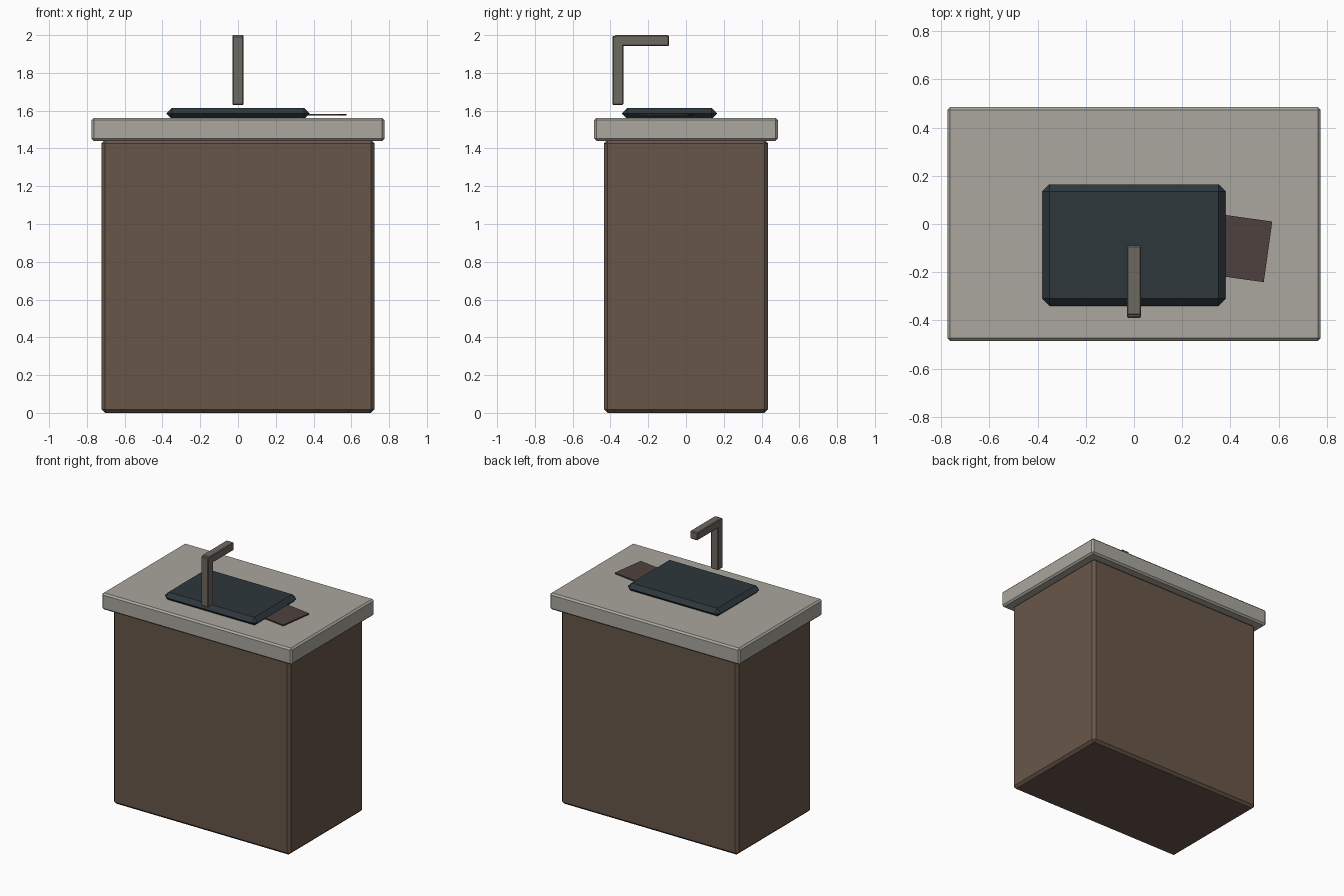
import bpy, math

if "Cube" in bpy.data.objects:
    bpy.data.objects.remove(bpy.data.objects["Cube"])


def material(name, rgb):
    mat = bpy.data.materials.new(name)
    mat.diffuse_color = (*rgb, 1)
    mat.use_nodes = True
    mat.node_tree.nodes["Principled BSDF"].inputs["Base Color"].default_value = mat.diffuse_color
    return mat


def box(name, lo, hi, mat, bevel=0.0, turn=0.0):
    """Box between two corners, with an optional chamfer and turn about z."""
    centre = [(a + b) / 2 for a, b in zip(lo, hi)]
    bpy.ops.mesh.primitive_cube_add(size=1, location=centre)
    obj = bpy.context.object
    obj.name = name
    obj.scale = [b - a for a, b in zip(lo, hi)]
    bpy.ops.object.transform_apply(location=False, rotation=False, scale=True)
    obj.rotation_euler.z = math.radians(turn)
    obj.data.materials.append(mat)
    if bevel:
        mod = obj.modifiers.new("Bevel", "BEVEL")
        mod.width = bevel
        mod.segments = 1
    return obj


wood = material("wood", (0.14, 0.094, 0.068))
stone = material("stone", (0.40, 0.385, 0.34))
slate = material("slate", (0.026, 0.038, 0.046))
metal = material("metal", (0.155, 0.138, 0.12))
cloth = material("cloth", (0.077, 0.053, 0.047))

# Cabinet and worktop
box("cabinet", (-0.722, -0.434, 0), (0.722, 0.434, 1.445), wood, 0.018)
box("countertop", (-0.775, -0.486, 1.44), (0.775, 0.486, 1.562), stone, 0.012)

# Chamfered basin slab set slightly into the worktop
box("basin", (-0.38, -0.34, 1.555), (0.38, 0.165, 1.615), slate, 0.0299)

# Tap: upright and spout
box("tap_upright", (-0.03, -0.39, 1.63), (0.03, -0.332, 1.995), metal, 0.005)
box("tap_spout", (-0.03, -0.378, 1.942), (0.03, -0.09, 2.0), metal, 0.005)

# Thin turned cloth tucked under the basin
box("cloth", (0.235, -0.218, 1.575), (0.575, 0.036, 1.584), cloth, turn=-8).location = (0.388, -0.092, 1.579)
